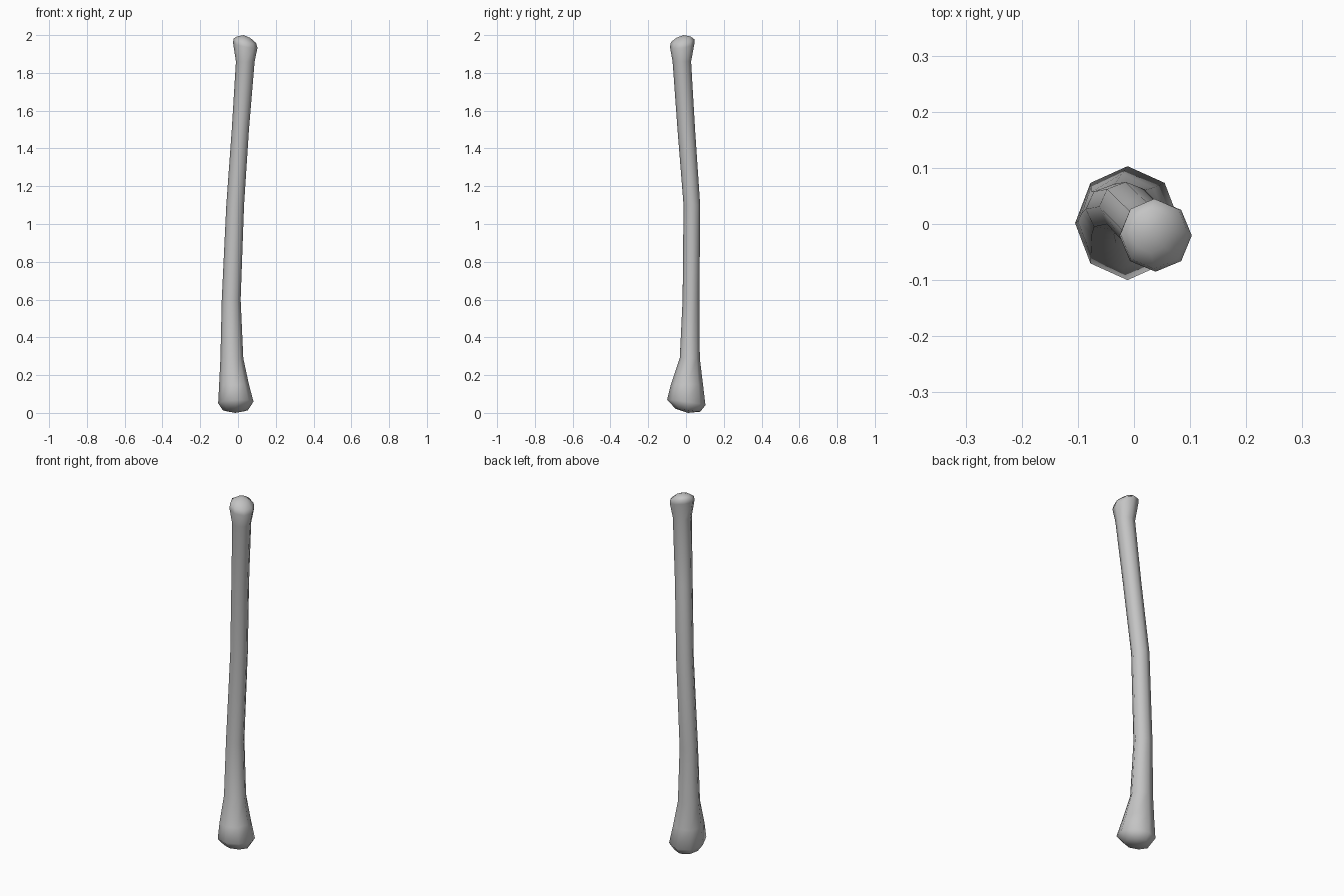
import bpy, bmesh, math

cube = bpy.data.objects.get("Cube")
if cube:
    bpy.data.objects.remove(cube, do_unlink=True)

SIDES = 8

# Cross-sections: height, left, right, front, back, slope along x, slope along y
SECTIONS = [
    (0.014, -0.08, 0.052, -0.055, 0.075, 0.0, -0.12),
    (0.055, -0.105, 0.082, -0.10, 0.103, 0.05, -0.14),
    (0.15, -0.10, 0.058, -0.08, 0.09, 0.0, 0.0),
    (0.29, -0.093, 0.028, -0.033, 0.073, 0.0, 0.0),
    (0.60, -0.086, 0.014, -0.018, 0.071, 0.0, 0.0),
    (1.10, -0.062, 0.032, -0.013, 0.075, 0.0, 0.0),
    (1.50, -0.033, 0.058, -0.045, 0.048, 0.0, 0.0),
    (1.86, -0.011, 0.088, -0.071, 0.027, 0.0, 0.0),
    (1.945, -0.026, 0.103, -0.085, 0.044, -0.20, 0.12),
    (1.97, -0.024, 0.096, -0.080, 0.045, -0.20, 0.12),
    (1.989, -0.004, 0.065, -0.052, 0.025, -0.12, 0.10),
]

bone_grey = bpy.data.materials.new("Bone grey")
bone_grey.use_nodes = True
colour = (0.55, 0.55, 0.55, 1.0)
bone_grey.diffuse_color = colour
bone_grey.node_tree.nodes["Principled BSDF"].inputs["Base Color"].default_value = colour

bm = bmesh.new()


def add_ring(z, left, right, front, back, slope_x, slope_y):
    """Tilted eight-sided ring filling the given bounds."""
    cx, cy = (left + right) / 2, (front + back) / 2
    ring = []
    for i in range(SIDES):
        a = math.tau * i / SIDES
        dx = math.cos(a) * (right - left) / 2
        dy = math.sin(a) * (back - front) / 2
        ring.append(bm.verts.new((cx + dx, cy + dy, z + dx * slope_x + dy * slope_y)))
    return ring


def add_cap(ring, z):
    """Shallow dome closing one end."""
    cx = sum(v.co.x for v in ring) / SIDES
    cy = sum(v.co.y for v in ring) / SIDES
    tip = bm.verts.new((cx, cy, z))
    for i in range(SIDES):
        bm.faces.new((ring[i], ring[(i + 1) % SIDES], tip))


# Shaft and both knobs, lofted from end to end
rings = [add_ring(*s) for s in SECTIONS]
for low, high in zip(rings, rings[1:]):
    for i in range(SIDES):
        j = (i + 1) % SIDES
        bm.faces.new((low[i], low[j], high[j], high[i]))
add_cap(rings[0], 0.0)
add_cap(rings[-1], 2.0)
bmesh.ops.recalc_face_normals(bm, faces=bm.faces[:])

mesh = bpy.data.meshes.new("long_bone")
bm.to_mesh(mesh)
bm.free()
mesh.materials.append(bone_grey)
bone = bpy.data.objects.new("long_bone", mesh)
bpy.context.collection.objects.link(bone)

# Smooth shading with the sharper end rims kept crisp
bpy.ops.object.select_all(action="DESELECT")
bone.select_set(True)
bpy.context.view_layer.objects.active = bone
bpy.ops.object.shade_smooth_by_angle(angle=math.radians(60))
